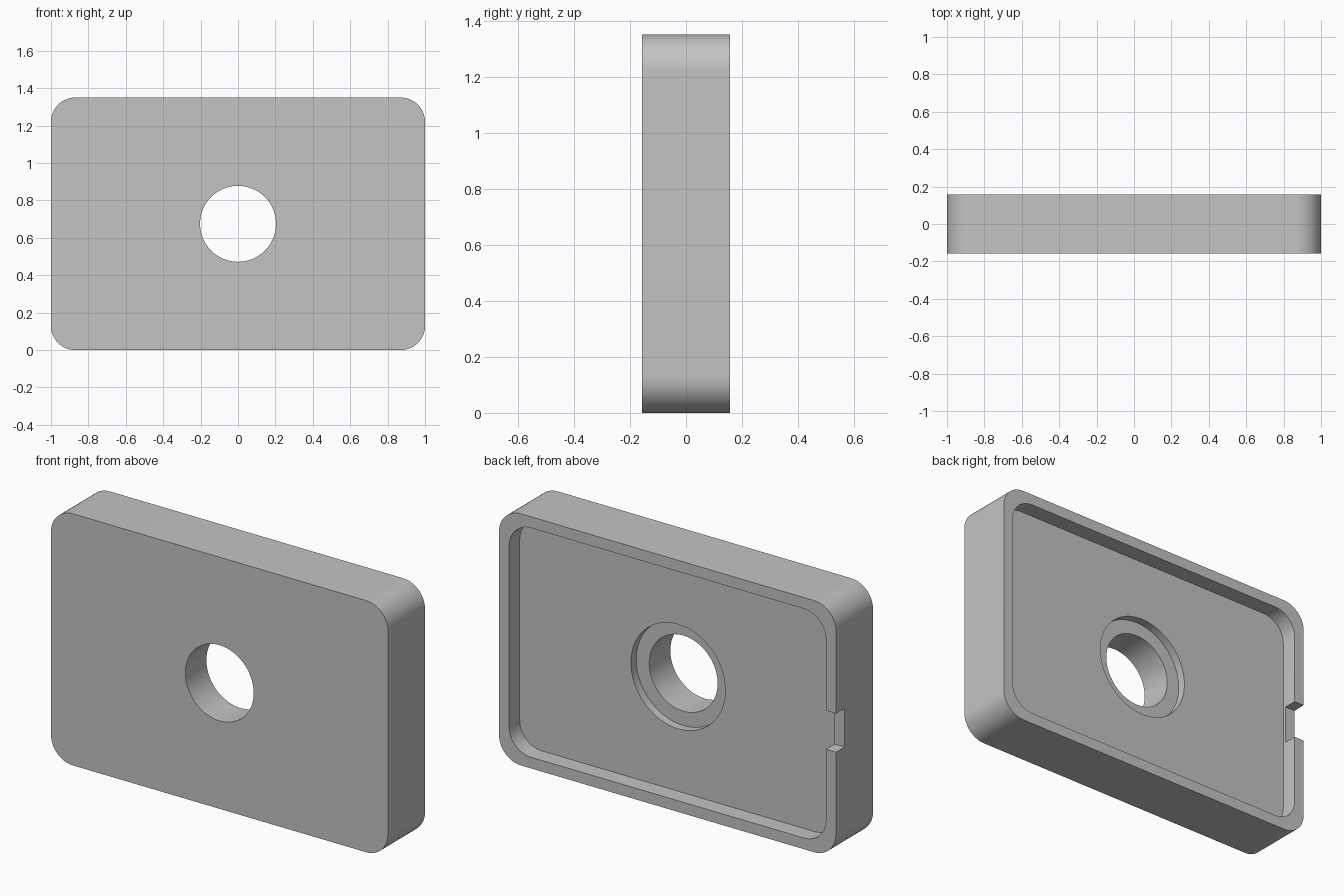
import bpy, bmesh
from math import sin, cos, pi, radians

cube = bpy.data.objects.get("Cube")
if cube:
    bpy.data.objects.remove(cube, do_unlink=True)

WIDTH, HEIGHT, DEPTH = 2.0, 1.35, 0.314
BACK, MID = DEPTH / 2, HEIGHT / 2
WALL, CORNER = 0.06, 0.13
OVER = 0.1  # how far cutters reach beyond the surface

grey = bpy.data.materials.new("plain grey")
grey.use_nodes = True
grey.diffuse_color = (0.55, 0.55, 0.55, 1)
grey.node_tree.nodes["Principled BSDF"].inputs["Base Color"].default_value = grey.diffuse_color


def rounded_rect(w, h, r, steps=16):
    """Outline in x and z, centred on the plate."""
    pts = []
    for i, (sx, sz) in enumerate([(1, 1), (-1, 1), (-1, -1), (1, -1)]):
        for k in range(steps + 1):
            a = (i + k / steps) * pi / 2
            pts.append((sx * (w / 2 - r) + r * cos(a), MID + sz * (h / 2 - r) + r * sin(a)))
    return pts


def circle(r, n=96):
    return [(r * cos(2 * pi * k / n), MID + r * sin(2 * pi * k / n)) for k in range(n)]


def prism(name, outline, y0, y1):
    """Extrude an x-z outline along y."""
    bm = bmesh.new()
    face = bm.faces.new([bm.verts.new((x, y0, z)) for x, z in outline])
    new = bmesh.ops.extrude_face_region(bm, geom=[face])["geom"]
    verts = [v for v in new if isinstance(v, bmesh.types.BMVert)]
    bmesh.ops.translate(bm, verts=verts, vec=(0, y1 - y0, 0))
    bmesh.ops.recalc_face_normals(bm, faces=bm.faces)
    mesh = bpy.data.meshes.new(name)
    bm.to_mesh(mesh)
    bm.free()
    mesh.materials.append(grey)
    obj = bpy.data.objects.new(name, mesh)
    bpy.context.collection.objects.link(obj)
    return obj


# Solid plate with rounded corners
plate = prism("cover_plate", rounded_rect(WIDTH, HEIGHT, CORNER), -BACK, BACK)

# Back pocket, stepped round opening and notch through the rim
floor = BACK - 0.09
notch = [(-WIDTH / 2 - OVER, MID - 0.104), (-WIDTH / 2 + WALL + OVER, MID - 0.104),
         (-WIDTH / 2 + WALL + OVER, MID + 0.104), (-WIDTH / 2 - OVER, MID + 0.104)]
cutters = [
    prism("pocket_cutter", rounded_rect(WIDTH - 2 * WALL, HEIGHT - 2 * WALL, CORNER),
          floor, BACK + OVER),
    prism("counterbore_cutter", circle(0.28), floor - 0.045, BACK + OVER),
    prism("hole_cutter", circle(0.203), -BACK - OVER, BACK + OVER),
    prism("notch_cutter", notch, BACK - 0.073, BACK + OVER),
]

bpy.ops.object.select_all(action="DESELECT")
plate.select_set(True)
bpy.context.view_layer.objects.active = plate
for cutter in cutters:
    cutter.hide_render = True
    mod = plate.modifiers.new(cutter.name, "BOOLEAN")
    mod.operation, mod.solver, mod.object = "DIFFERENCE", "EXACT", cutter
    bpy.ops.object.modifier_apply(modifier=mod.name)
    bpy.data.objects.remove(cutter, do_unlink=True)

# Smooth round surfaces, crisp rims
bpy.ops.object.shade_smooth_by_angle(angle=radians(30))
